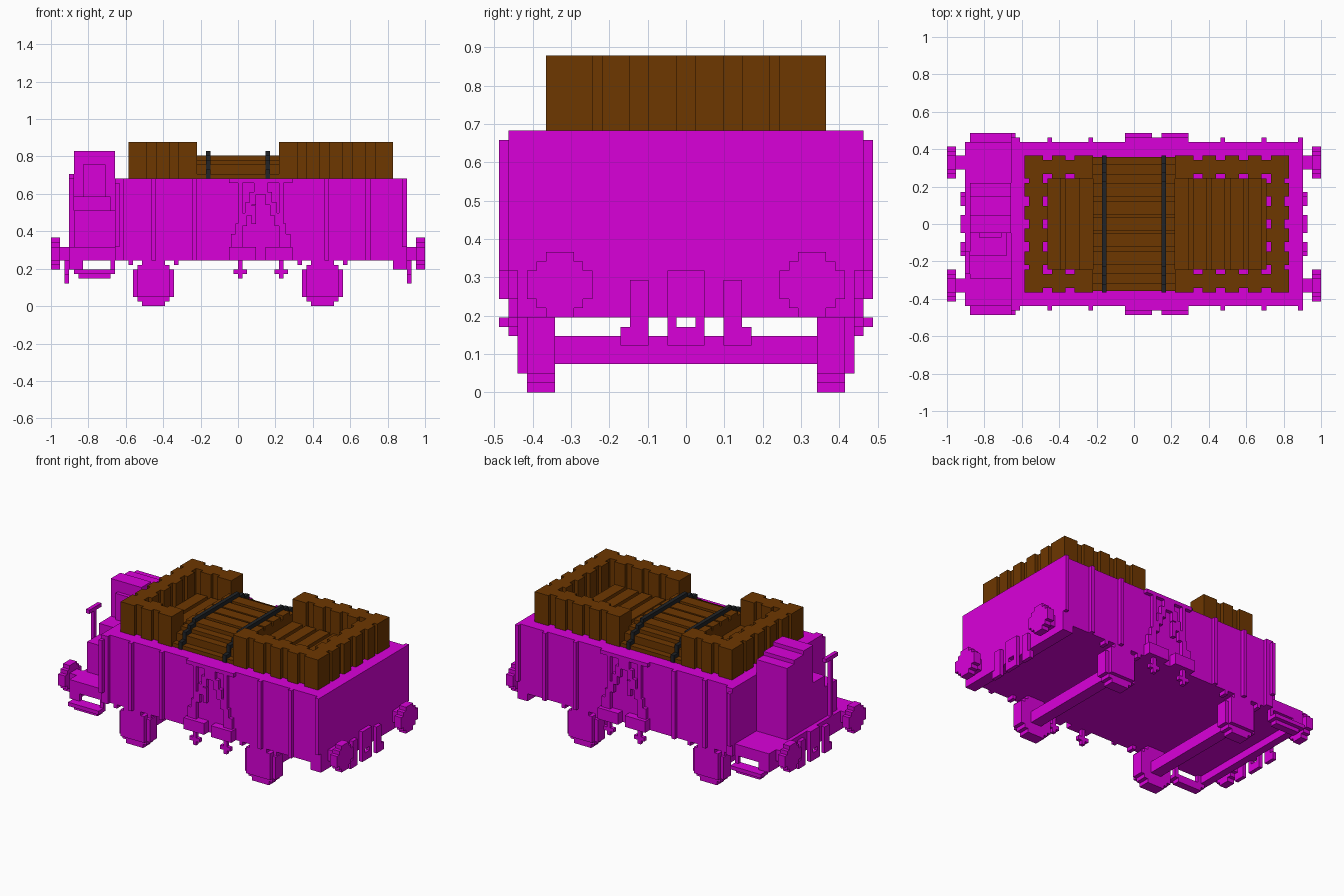
import bpy
import bmesh
from mathutils import Matrix, Vector

if "Cube" in bpy.data.objects:
    bpy.data.objects.remove(bpy.data.objects["Cube"], do_unlink=True)

UNIT = 2 / 82  # edge length of one block


def material(name, red, green, blue):
    mat = bpy.data.materials.new(name)
    mat.use_nodes = True
    colour = (red, green, blue, 1)
    mat.diffuse_color = colour
    mat.node_tree.nodes["Principled BSDF"].inputs["Base Color"].default_value = colour
    return mat


magenta = material("magenta_paint", .7, 0, .7)
brown = material("brown_timber", .155, .038, 0)
black = material("black_strap", .015, .017, .02)


def part(name, mat, boxes, mirror_x=False, mirror_y=False):
    """Join blocks given as (x, x, y, y, z, z) into one object, with optional mirrored copies."""
    bm = bmesh.new()
    for x_sign in ((1, -1) if mirror_x else (1,)):
        for y_sign in ((1, -1) if mirror_y else (1,)):
            for x0, x1, y0, y1, z0, z1 in boxes:
                size = Vector((x1 - x0, y1 - y0, z1 - z0)) * UNIT
                centre = Vector((x_sign * (x0 + x1), y_sign * (y0 + y1), z0 + z1)) * UNIT / 2
                matrix = Matrix.Translation(centre) @ Matrix.Diagonal((*size, 1))
                bmesh.ops.create_cube(bm, size=1, matrix=matrix)
    mesh = bpy.data.meshes.new(name)
    bm.to_mesh(mesh)
    bm.free()
    mesh.materials.append(mat)
    obj = bpy.data.objects.new(name, mesh)
    bpy.context.collection.objects.link(obj)
    return obj


# Wagon body with its flat top and the beams under both ends
part("wagon_body", magenta, [(-27, 37, -18, 18, 10, 28)])
part("end_beams", magenta, [(34, 37, -18, 18, 8, 10), (-37, -35, -18, 18, 8, 10)])

# Side ribs and the corner posts
ribs = [(x, x + 1, 18, 19, 10, 28) for x in (-19, -10, 0, 9, 19, 28)]
part("side_ribs", magenta, ribs, mirror_y=True)
part("corner_posts", magenta, [
    (-27, -25, 18, 19, 10, 28),
    (36, 37, 18, 19, 13, 28),
], mirror_y=True)

# Stepped truss relief on both sides
truss = [(-2, 4, 18, 20, 10, 13), (6, 12, 18, 20, 10, 13), (-2, 12, 18, 19, 27, 28)]
for step in range(6):
    low = 13 + step * 2.3
    for x in (-1.5 + step, 10 - step):
        truss.append((x, x + 1.5, 18, 19, low, low + 2.8))
truss.append((3, 4, 18, 19, 18, 22))
part("side_truss", magenta, truss, mirror_y=True)

# Brake platform, cabin with stepped roof, and hand brake
part("platform", magenta, [(-37, -26, -18, 18, 10, 13)])
part("cabin", magenta, [
    (-36, -27, -2, 9, 13, 32),
    (-36, -27, -2, 6, 32, 33),
    (-36, -27, -2, 2, 33, 34),
])
part("cabin_door", magenta, [(-34, -29, -3, -2, 13, 31)])
part("cabin_bench", magenta, [(-36, -27, -12, -2, 13, 21), (-36, -28, -7, -2, 21, 24)])
part("brake_handle", magenta, [(-37, -36, -9, -8, 13, 28), (-37, -36, -11, -6, 28, 29)])
part("handrails", magenta, [
    (-27, -26, 19, 20, 13, 27),
    (-27, -26, 18, 20, 13, 14),
    (-27, -26, 18, 20, 26, 27),
], mirror_y=True)

# Hanging footsteps below the platform
part("footsteps", magenta, [
    (-36, -27, 17, 20, 7, 8),
    (-35, -28, 17, 19, 6, 7),
    (-36, -34, 17, 18, 8, 10),
    (-28, -27, 17, 18, 8, 10),
], mirror_y=True)

# Buffers with stepped round heads
part("buffers", magenta, [
    (37, 39, 12, 15, 10, 13),
    (39, 41, 12, 15, 8, 15),
    (39, 41, 11, 16, 9, 14),
    (39, 41, 10, 17, 10, 13),
], mirror_x=True, mirror_y=True)

# Draw hook and hoses on both ends
part("draw_hooks", magenta, [
    (37, 38, -2, 2, 8, 13),
    (37, 38, -2, -1, 5, 8),
    (37, 38, 1, 2, 5, 8),
    (37, 38, -1, 1, 5, 7),
], mirror_x=True)
part("brake_hoses", magenta, [
    (37, 38, 4, 6, 5, 12),
    (37, 38, 6, 7, 5, 7),
], mirror_x=True, mirror_y=True)

# Wheels, axle boxes, spring hangers and axles
part("wheels", magenta, [
    (14, 23, 14, 17, 2, 8),
    (15, 22, 14, 17, 1, 9),
    (16, 21, 14, 17, 0, 10),
], mirror_x=True, mirror_y=True)
part("axle_boxes", magenta, [
    (15, 22, 17, 18, 2, 9),
    (16, 21, 17, 18, 9, 10),
], mirror_x=True, mirror_y=True)
part("spring_hangers", magenta, [
    (13, 14, 16, 18, 9, 10),
    (23, 24, 16, 18, 9, 10),
], mirror_x=True, mirror_y=True)
part("axles", magenta, [(17, 20, -14, 14, 3, 6)], mirror_x=True)

# Small levers under the sides
levers = []
for x in (0, 9):
    levers += [(x, x + 1, 18, 19, 6, 10), (x - 1, x + 2, 18, 19, 7, 8)]
part("levers", magenta, levers, mirror_y=True)


# Upright timbers: wider corners, with a recess between neighbours
def timber_row(start, end):
    spans = []
    pos = start
    while pos < end:
        width = 4 if pos == start or pos + 4 == end else 3
        spans.append((pos, pos + width, 0))
        pos += width
        if pos < end:
            spans.append((pos, pos + 2, 1))
            pos += 2
    return spans


side_timbers = []
for start, end in ((-24, -9), (9, 34)):
    for a, b, inset in timber_row(start, end):
        side_timbers.append((a, b, 10 + inset, 15 - inset, 28, 36))
part("side_timbers", brown, side_timbers, mirror_y=True)

end_timbers = []
for a, b, inset in timber_row(-15, 15)[1:-1]:
    end_timbers.append((-24 + inset, -19 - inset, a, b, 28, 36))
    end_timbers.append((29 + inset, 34 - inset, a, b, 28, 36))
part("end_timbers", brown, end_timbers)

# Cross logs lying inside the two pens
cross_logs = []
for start, end in ((-19, -9), (9, 29)):
    cross_logs.append((start, end, -10, 10, 28, 29))
    for x in range(start, end - 2, 4):
        cross_logs.append((x, x + 3, -10, 10, 29, 30))
part("cross_logs", brown, cross_logs)

# Long logs stacked in the middle, stepped to an arch
arch = [(14.7, 29), (13, 31), (11, 32)]
long_logs = [(-9, 9, -half, half, 28, top) for half, top in arch]
long_logs += [(-9, 9, y, y + 3, 32, 33) for y in (-9, -5, -1.5, 2, 6)]
part("long_logs", brown, long_logs)

# Straps wrapped over the long logs
straps = []
for half, top in arch + [(9, 33)]:
    straps.append((6, 7, -half - .3, half + .3, 28, top + 1))
part("straps", black, straps, mirror_x=True)
